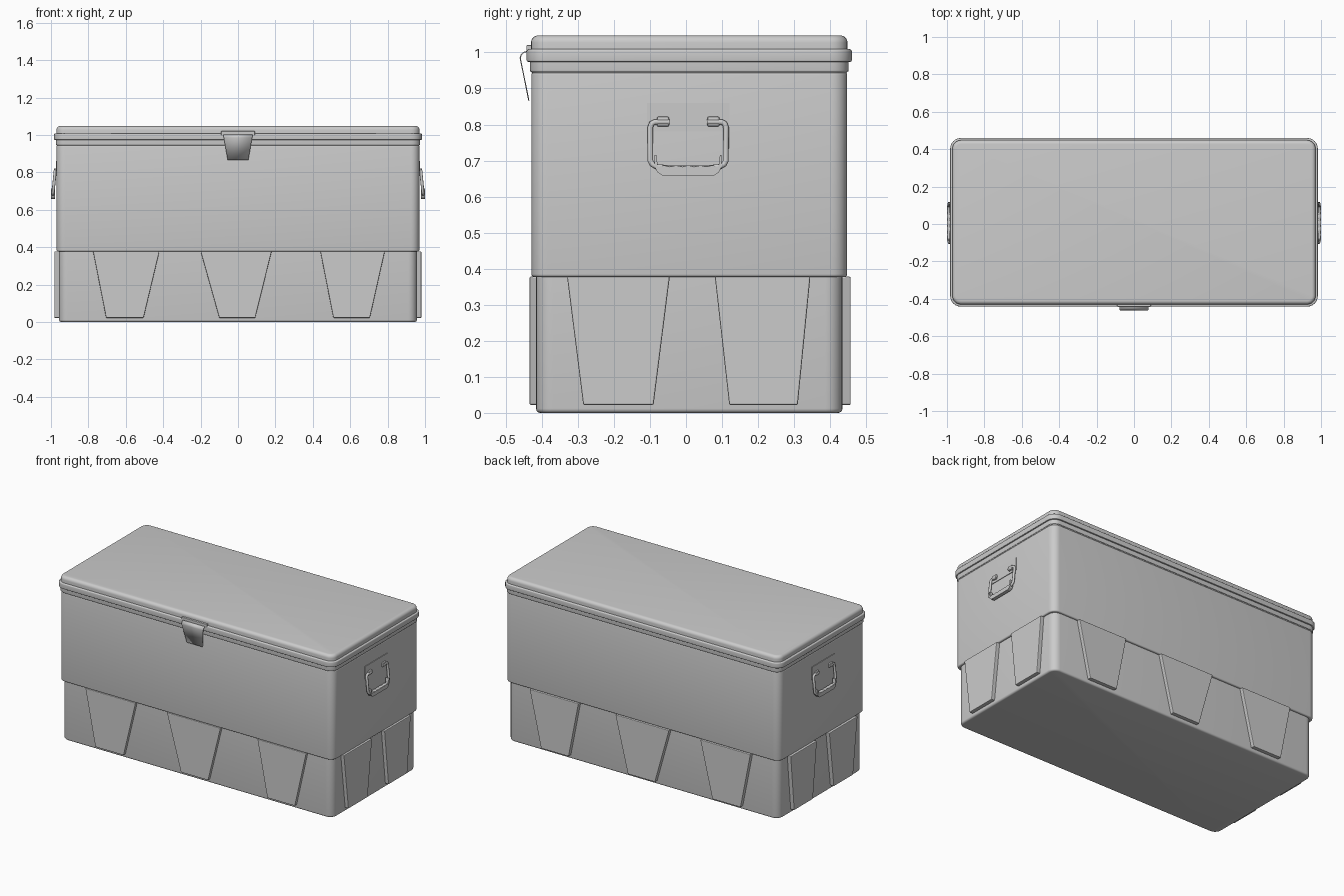
import bpy, bmesh, math

if "Cube" in bpy.data.objects:
    bpy.data.objects.remove(bpy.data.objects["Cube"])

CY = 0.009            # body centre in y
HX, HY = 0.97, 0.438  # half sizes of the main body


def finish(name, bm, smooth=True, bevel=0.0):
    bmesh.ops.recalc_face_normals(bm, faces=bm.faces)
    me = bpy.data.meshes.new(name)
    bm.to_mesh(me)
    bm.free()
    ob = bpy.data.objects.new(name, me)
    bpy.context.collection.objects.link(ob)
    bpy.ops.object.select_all(action='DESELECT')
    ob.select_set(True)
    bpy.context.view_layer.objects.active = ob
    if smooth:
        bpy.ops.object.shade_smooth_by_angle(angle=math.radians(35))
    if bevel:
        m = ob.modifiers.new("bevel", 'BEVEL')
        m.width, m.segments = bevel, 2
    return ob


def rounded_loft(name, profile, radius=0.045, seg=6):
    """Stack rounded rectangles; profile is (offset from main body, z)."""
    bm = bmesh.new()
    rings = []
    for off, z in profile:
        ring = []
        r = max(radius + off, 0.01)
        for q, (sx, sy) in enumerate([(1, 1), (-1, 1), (-1, -1), (1, -1)]):
            for i in range(seg + 1):
                a = math.pi / 2 * (q + i / seg)
                ring.append(bm.verts.new((sx * (HX + off - r) + r * math.cos(a),
                                          CY + sy * (HY + off - r) + r * math.sin(a), z)))
        rings.append(ring)
    n = len(rings[0])
    for lo, hi in zip(rings, rings[1:]):
        for i in range(n):
            bm.faces.new((lo[i], lo[(i + 1) % n], hi[(i + 1) % n], hi[i]))
    bm.faces.new(rings[0][::-1])
    bm.faces.new(rings[-1])
    return finish(name, bm)


def edge_arc(off, z, r, top, n=4):
    """Quarter-round profile points for a top or bottom edge."""
    pts = []
    for i in range(n + 1):
        a = math.pi / 2 * i / n
        pts.append((off - r + r * math.cos(a), z - r + r * math.sin(a)))
    return pts if top else [(o, 2 * z - zz) for o, zz in reversed(pts)]


def prism(name, pts, axis, a, b, bevel=0.0, smooth=False):
    """Extrude a 2D outline along x (pts = y,z) or y (pts = x,z)."""
    bm = bmesh.new()
    put = (lambda p, d: (d, p[0], p[1])) if axis == 'x' else (lambda p, d: (p[0], d, p[1]))
    va = [bm.verts.new(put(p, a)) for p in pts]
    vb = [bm.verts.new(put(p, b)) for p in pts]
    n = len(pts)
    bm.faces.new(va)
    bm.faces.new(vb[::-1])
    for i in range(n):
        bm.faces.new((va[i], vb[i], vb[(i + 1) % n], va[(i + 1) % n]))
    return finish(name, bm, smooth, bevel)


def rect(u0, u1, z0, z1):
    return [(u0, z0), (u1, z0), (u1, z1), (u0, z1)]


# Chest shells
rounded_loft("lower_body", edge_arc(-0.013, 0.0, 0.012, False) + [(-0.013, 0.40)], 0.06)
rounded_loft("upper_body", edge_arc(0.0, 0.377, 0.008, False) + edge_arc(0.0, 0.944, 0.006, True))

# Lid: lower skirt, protruding rim, rounded top
rounded_loft("lid_skirt", [(-0.008, 0.935)] + edge_arc(0.004, 0.946, 0.004, False) + [(0.004, 0.98)])
rounded_loft("lid_rim", edge_arc(0.013, 0.974, 0.004, False) + edge_arc(0.013, 1.009, 0.006, True))
rounded_loft("lid_top", [(0.001, 1.0)] + edge_arc(0.001, 1.047, 0.02, True, 5))

# Tapered ribs around the lower body: top start/end, bottom start/end
long_ribs = [(-0.775, -0.42, -0.705, -0.505), (-0.20, 0.18, -0.10, 0.092), (0.44, 0.785, 0.51, 0.705)]
side_ribs = [(-0.33, -0.045, -0.285, -0.09), (0.08, 0.345, 0.12, 0.31)]
for axis, ribs, spans in (('y', long_ribs, (("front_rib", -0.40, -0.434), ("back_rib", 0.42, 0.457))),
                          ('x', side_ribs, (("right_rib", 0.94, 0.98), ("left_rib", -0.94, -0.982)))):
    for name, inner, outer in spans:
        for t0, t1, b0, b1 in ribs:
            prism(name, [(b0, 0.022), (b1, 0.022), (t1, 0.378), (t0, 0.378)],
                  axis, inner, outer, 0.004)

# Front latch: mounting strip and bent sheet-metal tongue
prism("latch_mount", rect(-0.09, 0.09, 0.997, 1.02), 'y', -0.42, -0.443, 0.002)
path = [(-0.440, 1.003, 0.078), (-0.450, 1.000, 0.078), (-0.457, 0.994, 0.077),
        (-0.460, 0.985, 0.076), (-0.436, 0.866, 0.055)]
bm = bmesh.new()
rows = [[bm.verts.new((s * w, y, z)) for s in (-1, 1)] for y, z, w in path]
for p, q in zip(rows, rows[1:]):
    bm.faces.new((p[0], p[1], q[1], q[0]))
tongue = finish("latch_tongue", bm)
solid = tongue.modifiers.new("thickness", 'SOLIDIFY')
solid.thickness, solid.offset = 0.003, 0

# Carry handles on both ends
HC = 0.006  # handle centre in y
for s, side in ((1, "right"), (-1, "left")):
    prism(side + "_handle_plate", rect(HC - 0.114, HC + 0.114, 0.78, 0.86), 'x', s * 0.96, s * 0.974)
    for k in (-1, 1):
        c = HC + k * 0.070
        prism(side + "_handle_bracket", rect(c - 0.017, c + 0.017, 0.794, 0.822),
              'x', s * 0.965, s * 0.984, 0.005)
    # Wire bail
    half = [(0.052, 0.807, 0.978), (0.092, 0.807, 0.978), (0.101, 0.803, 0.978),
            (0.105, 0.792, 0.979), (0.105, 0.700, 0.988), (0.100, 0.690, 0.989),
            (0.088, 0.683, 0.990), (0.05, 0.678, 0.990)]
    pts = [(s * x, HC - y, z) for y, z, x in half] + [(s * x, HC + y, z) for y, z, x in reversed(half)]
    cu = bpy.data.curves.new(side + "_handle_bail", 'CURVE')
    cu.dimensions = '3D'
    cu.bevel_depth, cu.bevel_resolution, cu.use_fill_caps = 0.008, 3, True
    sp = cu.splines.new('POLY')
    sp.points.add(len(pts) - 1)
    for p, co in zip(sp.points, pts):
        p.co = (*co, 1)
    bpy.context.collection.objects.link(bpy.data.objects.new(side + "_handle_bail", cu))
    # Grip with finger waves along its upper edge
    outline = [(HC - 0.093, 0.715), (HC - 0.093, 0.683), (HC - 0.085, 0.667), (HC - 0.072, 0.659),
               (HC + 0.072, 0.659), (HC + 0.085, 0.667), (HC + 0.093, 0.683), (HC + 0.093, 0.715),
               (HC + 0.088, 0.715)]
    for i in range(33):
        t = i / 32
        outline.append((HC + 0.084 - 0.168 * t, 0.682 + 0.004 * abs(math.sin(5 * math.pi * t))))
    outline.append((HC - 0.088, 0.715))
    prism(side + "_handle_grip", outline, 'x', s * 0.978, s * 1.0)
